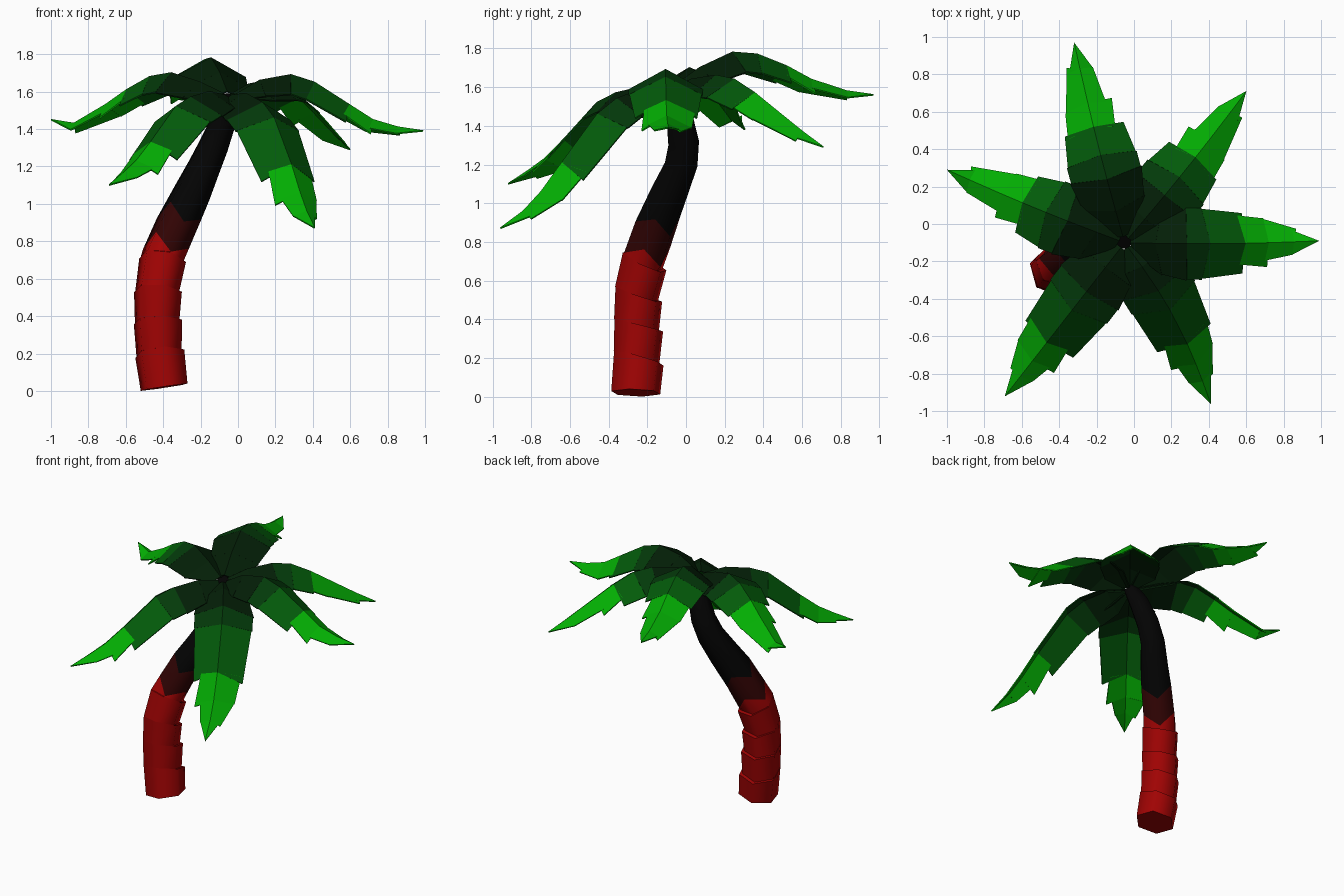
import bpy
import bmesh
import math
from mathutils import Vector

if "Cube" in bpy.data.objects:
    bpy.data.objects.remove(bpy.data.objects["Cube"], do_unlink=True)


def make_material(name, color):
    mat = bpy.data.materials.new(name)
    mat.use_nodes = True
    mat.diffuse_color = (*color, 1)
    mat.node_tree.nodes["Principled BSDF"].inputs["Base Color"].default_value = (*color, 1)
    mat.roughness = 0.9
    return mat


bark = [
    make_material("red bark", (0.35, 0.001, 0.001)),
    make_material("maroon bark", (0.03, 0.001, 0.001)),
    make_material("black bark", (0.001, 0.001, 0.001)),
]
greens = [
    make_material("darkest green", (0.001, 0.013, 0.002)),
    make_material("dark green", (0.001, 0.042, 0.003)),
    make_material("mid green", (0.001, 0.105, 0.003)),
    make_material("bright green", (0.001, 0.42, 0.001)),
]


def finish(bm, name, materials):
    """Turn a bmesh into a linked, active object."""
    bmesh.ops.recalc_face_normals(bm, faces=bm.faces)
    mesh = bpy.data.meshes.new(name)
    bm.to_mesh(mesh)
    bm.free()
    for mat in materials:
        mesh.materials.append(mat)
    obj = bpy.data.objects.new(name, mesh)
    bpy.context.collection.objects.link(obj)
    bpy.ops.object.select_all(action="DESELECT")
    obj.select_set(True)
    bpy.context.view_layer.objects.active = obj
    return obj


# Trunk: six-sided rings along a leaning path; "step" makes a ledge, "zigzag" a ragged colour edge
SIDES = 6
trunk_path = [
    (-0.395, -0.26, 0.02, 0.131, "plain"),
    (-0.42, -0.25, 0.2, 0.133, "step"),
    (-0.43, -0.25, 0.37, 0.13, "step"),
    (-0.43, -0.25, 0.53, 0.128, "step"),
    (-0.405, -0.22, 0.7, 0.125, "step"),
    (-0.385, -0.2, 0.76, 0.117, "zigzag"),
    (-0.315, -0.145, 0.92, 0.113, "zigzag"),
    (-0.245, -0.085, 1.06, 0.103, "plain"),
    (-0.18, -0.025, 1.2, 0.09, "plain"),
    (-0.13, -0.012, 1.31, 0.082, "plain"),
    (-0.075, -0.035, 1.45, 0.07, "plain"),
    (-0.05, -0.09, 1.57, 0.05, "plain"),
]


def trunk_ring(bm, center, normal, radius, jag=0):
    u = Vector((0, 1, 0)).cross(normal).normalized()
    v = normal.cross(u)
    ring = []
    for k in range(SIDES):
        a = math.tau * k / SIDES + math.pi / 4
        lift = normal * (jag if k % 2 else -jag)
        ring.append(bm.verts.new(center + radius * (u * math.cos(a) + v * math.sin(a)) + lift))
    return ring


def build_trunk():
    bm = bmesh.new()
    points = [Vector(p[:3]) for p in trunk_path]
    rings, tints, tint = [], [], 0
    for i, (_, _, _, radius, kind) in enumerate(trunk_path):
        normal = points[min(i + 1, len(points) - 1)] - points[max(i - 1, 0)]
        if i == 0:
            normal = Vector((-0.15, 0.03, 1))
        normal.normalize()
        if kind == "step":
            normal = (normal + Vector((0, 0.25, 0))).normalized()
            shift = Vector((0.002, 0.006, -0.001))
            rings.append(trunk_ring(bm, points[i] + shift, normal, radius * 1.03))
            rings.append(trunk_ring(bm, points[i] - shift, normal, radius * 0.95))
            tints += [tint, tint]
        else:
            if kind == "zigzag":
                tint += 1
            rings.append(trunk_ring(bm, points[i], normal, radius, 0.04 if kind == "zigzag" else 0))
            tints.append(tint)
    for lower, upper, tint in zip(rings, rings[1:], tints):
        for k in range(SIDES):
            j = (k + 1) % SIDES
            bm.faces.new((lower[k], lower[j], upper[j], upper[k])).material_index = tint
    bm.faces.new(rings[0][::-1])
    bm.faces.new(rings[-1]).material_index = 2
    finish(bm, "trunk", bark)
    bpy.ops.object.shade_smooth_by_angle(angle=math.radians(63))


build_trunk()

# Fronds: ridged sheets sharing one outline, each with its own tip, arch and start of the bright tip
CROWN = Vector((-0.05, -0.1, 0))
WIDTHS = [0.05, 0.165, 0.19, 0.185, 0.155, 0.125, 0.065, 0]
BANDS = [0, 0, 1, 2, 3, 3, 3]


def build_frond(name, tip, bend, split, full_side, heights):
    bm = bmesh.new()
    run = Vector((*tip, 0)) - CROWN
    side = Vector((-run.y, run.x, 0)).normalized()
    ridge = []
    for t, z in zip([0.03, 0.16, 0.32, 0.44, split, split + 0.12, 0.87, 1], heights):
        p = CROWN + run * t + side * bend * math.sin(math.pi * t)
        ridge.append(Vector((p.x, p.y, z)))
    last = len(ridge) - 1
    spine = [bm.verts.new(p) for p in ridge]
    for sign in (1, -1):

        def edge_point(i, scale):
            along = ridge[min(i + 1, last)] - ridge[max(i - 1, 0)]
            up = along.cross(side).normalized()
            if up.z < 0:
                up = -up
            w = WIDTHS[i] * scale
            return ridge[i] + side * sign * w - up * w * 0.55

        # The full side keeps a wide tip; the other side is torn by deeper notches
        notches = {4: 0.95, 6: 0.9} if sign == full_side else {4: 0.72, 5: 0.75}
        for i in range(last):
            inner = bm.verts.new(edge_point(i, notches.get(i, 1)))
            corners = [spine[i], spine[i + 1]]
            if i + 1 < last:
                reach = 0.15 if i + 1 in notches else 0
                outer = edge_point(i + 1, 1.03) + (ridge[i + 1] - ridge[i]) * reach
                corners.append(bm.verts.new(outer))
            corners.append(inner)
            bm.faces.new(corners).material_index = BANDS[i]
    obj = finish(bm, name, greens)
    thick = obj.modifiers.new("thickness", "SOLIDIFY")
    thick.thickness = 0.008
    thick.offset = 0


build_frond("frond_right", (-1, 0.29), 0.01, 0.57, -1, [1.59, 1.65, 1.7, 1.68, 1.61, 1.53, 1.43, 1.45])
build_frond("frond_back", (-0.32, 0.97), 0.01, 0.58, 1, [1.6, 1.7, 1.78, 1.77, 1.71, 1.64, 1.58, 1.56])
build_frond("frond_back_left", (0.6, 0.71), -0.01, 0.57, -1, [1.59, 1.64, 1.66, 1.64, 1.57, 1.49, 1.37, 1.29])
build_frond("frond_left", (0.99, -0.09), -0.01, 0.62, 1, [1.58, 1.66, 1.69, 1.65, 1.53, 1.45, 1.41, 1.39])
build_frond("frond_front_left", (0.41, -0.96), 0.045, 0.65, 1, [1.58, 1.59, 1.54, 1.46, 1.21, 1.06, 0.96, 0.87])
build_frond("frond_front_right", (-0.69, -0.92), 0, 0.65, -1, [1.58, 1.6, 1.57, 1.52, 1.33, 1.23, 1.17, 1.1])
